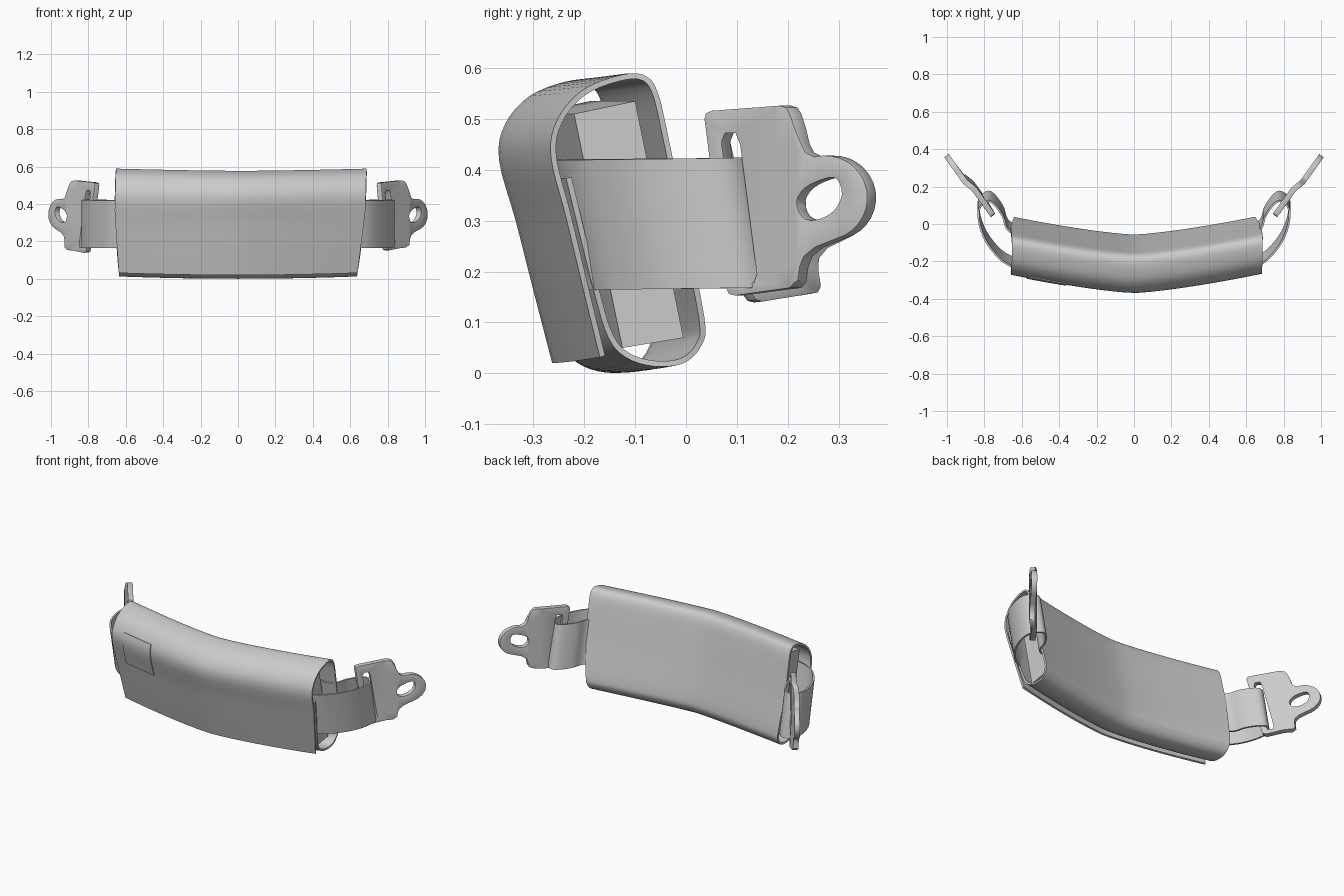
import bpy, bmesh, math
from mathutils import Vector

if "Cube" in bpy.data.objects:
    bpy.data.objects.remove(bpy.data.objects["Cube"])


def spline(pts, n=4, closed=False):
    """Catmull-Rom points through a short list of 2D points."""
    P = [Vector(p) for p in pts]
    m = len(P)
    get = (lambda i: P[i % m]) if closed else (lambda i: P[min(max(i, 0), m - 1)])
    out = []
    for i in range(m if closed else m - 1):
        a, b, c, d = (get(i + k) for k in (-1, 0, 1, 2))
        for s in range(n):
            t = s / n
            out.append(0.5 * (2 * b + (c - a) * t + (2 * a - 5 * b + 4 * c - d) * t * t
                              + (3 * b - a - 3 * c + d) * t ** 3))
    return out if closed else out + [P[-1]]


def finish(bm, name, *mods):
    me = bpy.data.meshes.new(name)
    bm.to_mesh(me)
    bm.free()
    ob = bpy.data.objects.new(name, me)
    bpy.context.collection.objects.link(ob)
    for kind, props in mods:
        mod = ob.modifiers.new(kind.title(), kind)
        for k, v in props.items():
            setattr(mod, k, v)
    bpy.ops.object.select_all(action='DESELECT')
    ob.select_set(True)
    bpy.context.view_layer.objects.active = ob
    bpy.ops.object.convert(target='MESH')
    bpy.ops.object.shade_smooth_by_angle(angle=math.radians(35))
    return bpy.context.object


def loft(rows, closed=False):
    bm = bmesh.new()
    V = [[bm.verts.new(p) for p in r] for r in rows]
    n = len(V[0])
    for a, b in zip(V, V[1:]):
        for j in range(n if closed else n - 1):
            k = (j + 1) % n
            bm.faces.new((a[j], b[j], b[k], a[k]))
    if closed:
        bm.faces.new(V[0])
        bm.faces.new(V[-1][::-1])
        bmesh.ops.recalc_face_normals(bm, faces=bm.faces)
    return bm


def bend(x):
    """Backward sweep of the body towards its ends."""
    return 0.1 * (abs(x) / 0.67) ** 1.35 - 0.098


# Sleeve: one wrapped sheet, front flap overlapping the inner flap
section = spline([(-0.165, 0.03), (-0.20, 0.16), (-0.237, 0.30), (-0.27, 0.42), (-0.258, 0.49),
                  (-0.21, 0.545), (-0.14, 0.573), (-0.09, 0.575), (-0.062, 0.545), (-0.04, 0.46),
                  (-0.005, 0.30), (0.038, 0.11), (0.035, 0.055), (0.0, 0.018), (-0.06, 0.012),
                  (-0.115, 0.03), (-0.15, 0.07), (-0.18, 0.16), (-0.24, 0.38)], 4)
rows = []
for i in range(25):
    t = -1 + i / 12
    row = []
    for y, z in section:
        x = t * (0.635 + 0.035 * min(1, z / 0.35)) + 0.017 * z / 0.57
        dz = 0.012 * abs(t) ** 1.5 if z > 0.3 else -0.012 * (1 - t * t) + 0.002
        row.append((x, y + bend(x), z + dz * abs(z - 0.3) / 0.28))
    rows.append(row)
sleeve = finish(loft(rows), "sleeve", ('SOLIDIFY', dict(thickness=0.011, offset=-1)))

# Foam pad inside the sleeve
pad_section = [(-0.21, 0.51), (-0.09, 0.535), (0.005, 0.07), (-0.115, 0.05)]
rows = []
for i in range(17):
    x = -0.61 + 1.22 * i / 16
    rows.append([(x, y + bend(x), z) for y, z in pad_section])
finish(loft(rows, True), "foam_pad")

# Square patch projected on the front
bm = loft([[(-0.57 + 0.21 * i / 8, -0.5, 0.29 + 0.195 * j / 8 + 0.004 * (8 - i) / 8)
            for j in range(9)] for i in range(9)])
finish(bm, "front_patch",
       ('SHRINKWRAP', dict(target=sleeve, wrap_method='PROJECT', use_project_x=False,
                           use_project_y=True, use_project_z=False,
                           use_positive_direction=True, use_negative_direction=False)),
       ('SOLIDIFY', dict(thickness=0.01, offset=0)))

# Buckle outlines in side view (y, z)
eye = [(0.282 + 0.083 * math.cos(a), 0.345 + 0.083 * math.sin(a))
       for a in (math.radians(105 - 12 * i) for i in range(15))]
plate = [(0.045, 0.50), (0.048, 0.511), (0.06, 0.516), (0.195, 0.526), (0.208, 0.522),
         (0.216, 0.508), (0.234, 0.452), (0.243, 0.434)] + eye + \
        [(0.262, 0.248), (0.24, 0.23), (0.232, 0.21), (0.228, 0.182), (0.215, 0.168),
         (0.105, 0.153), (0.093, 0.156), (0.088, 0.167)]
slot = [(0.078, 0.455), (0.085, 0.472), (0.106, 0.472), (0.115, 0.45),
        (0.148, 0.195), (0.142, 0.178), (0.12, 0.178), (0.113, 0.195)]
hole = spline([(0.226, 0.338), (0.236, 0.308), (0.262, 0.301), (0.298, 0.318), (0.315, 0.352),
               (0.304, 0.383), (0.276, 0.381), (0.242, 0.364)], 3, True)

strap_path = spline([(0.45, -0.245), (0.58, -0.225), (0.66, -0.20), (0.72, -0.16), (0.785, -0.08),
                     (0.82, 0.0), (0.832, 0.07), (0.825, 0.11), (0.80, 0.138), (0.77, 0.145),
                     (0.735, 0.115), (0.70, 0.06), (0.685, 0.01), (0.655, -0.022),
                     (0.58, -0.035), (0.45, -0.06)], 4)

for side, s in (("right", 1), ("left", -1)):
    # Webbing loop threaded through the buckle slot
    rows = [[(s * x, y - 0.2 * (z - 0.3), z + 0.01 * (y + 0.2))
             for z in (0.165, 0.23, 0.295, 0.36, 0.42)] for x, y in strap_path]
    finish(loft(rows), side + "_strap", ('SOLIDIFY', dict(thickness=0.01, offset=0)))

    # Metal buckle plate with joggled eye
    bm = bmesh.new()
    for ring in (plate, slot, hole):
        vs = [bm.verts.new((0, p[0], p[1])) for p in ring]
        for a, b in zip(vs, vs[1:] + vs[:1]):
            bm.edges.new((a, b))
    bmesh.ops.triangle_fill(bm, edges=bm.edges[:], use_beauty=True, normal=(1, 0, 0))
    for cut in (0.185, 0.225):
        bmesh.ops.bisect_plane(bm, geom=bm.verts[:] + bm.edges[:] + bm.faces[:],
                               plane_co=(0, cut, 0), plane_no=(0, 1, 0))
    for v in bm.verts:
        y = v.co.y
        jog = 0.02 * min(1, max(0, (y - 0.185) / 0.04))
        v.co.x = s * (0.757 + (y - 0.05) * 0.715 + jog)
        if s < 0:
            drop = max(0, 0.27 - v.co.z) / 0.11
            v.co.y += 0.035 * drop
            v.co.x -= 0.015 * drop
            v.co.z -= 0.012 * drop
    bmesh.ops.recalc_face_normals(bm, faces=bm.faces)
    finish(bm, side + "_buckle", ('SOLIDIFY', dict(thickness=0.03, offset=0)),
           ('BEVEL', dict(width=0.003, segments=2, limit_method='ANGLE',
                          angle_limit=math.radians(50))))
